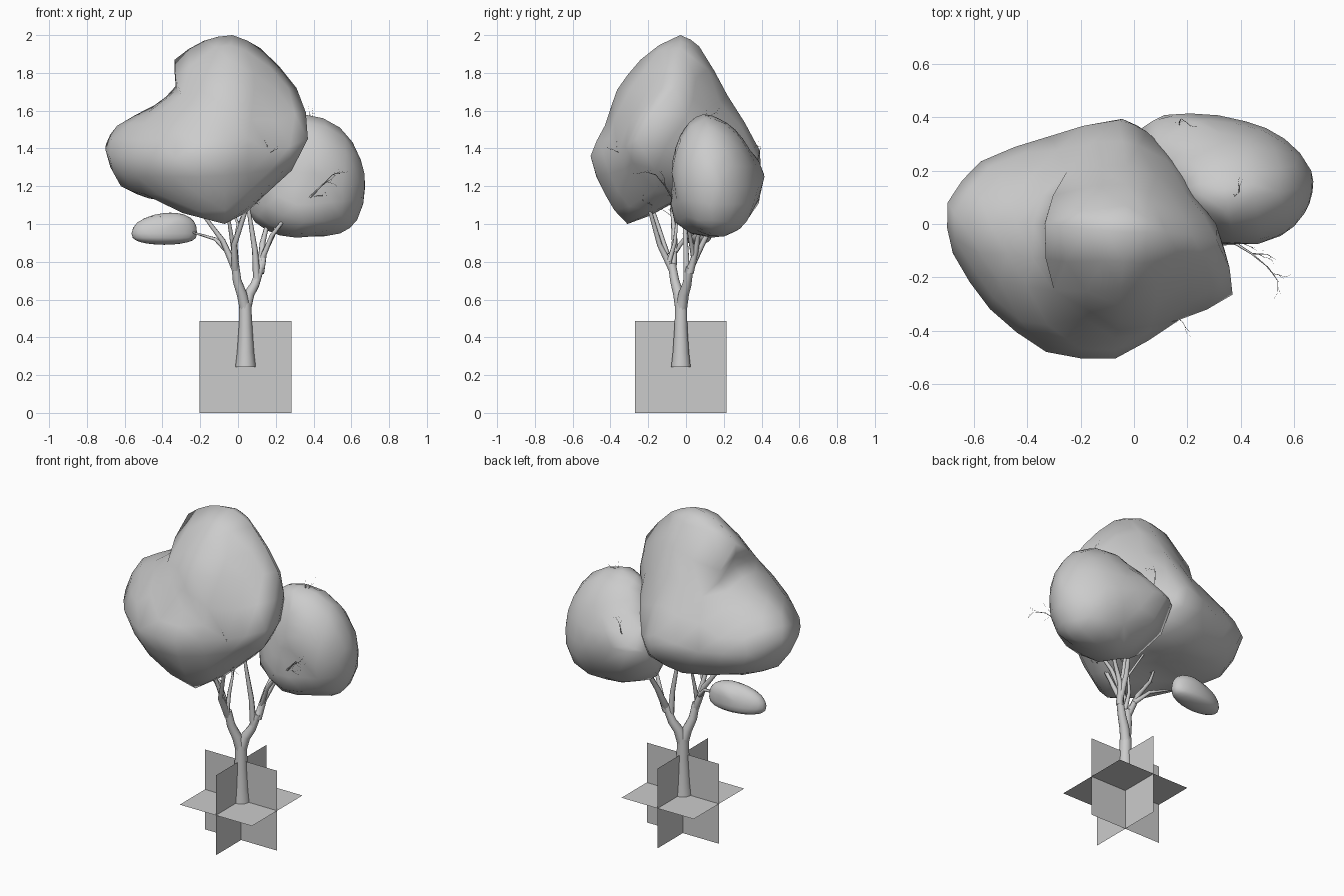
import bpy, bmesh, math, random
from mathutils import Vector, Matrix

random.seed(4)


def add_mesh(name, bm, smooth=True):
    me = bpy.data.meshes.new(name)
    bm.to_mesh(me)
    bm.free()
    if smooth:
        me.shade_smooth()
    ob = bpy.data.objects.new(name, me)
    bpy.context.collection.objects.link(ob)
    return ob


def foliage(name, centre, points, roundness):
    """Closed lumpy skin through surface points around a centre."""
    c = Vector(centre)
    bm = bmesh.new()
    target = {}
    for p in points:
        v = bm.verts.new((Vector(p) - c).normalized())
        target[v] = Vector(p)
    bmesh.ops.convex_hull(bm, input=list(bm.verts))
    for v, p in target.items():
        v.co = p
    bmesh.ops.recalc_face_normals(bm, faces=bm.faces[:])
    bm.normal_update()
    bmesh.ops.subdivide_edges(bm, edges=bm.edges[:], cuts=1, smooth=roundness, use_grid_fill=True)
    return add_mesh(name, bm)


def tubes(name, paths, sides):
    """Tapered tubes; each path point is (x, y, z, radius)."""
    cu = bpy.data.curves.new(name, 'CURVE')
    cu.dimensions = '3D'
    cu.bevel_depth = 1.0
    cu.bevel_resolution = sides
    cu.use_fill_caps = True
    for path in paths:
        sp = cu.splines.new('POLY')
        sp.points.add(len(path) - 1)
        for pt, (x, y, z, r) in zip(sp.points, path):
            pt.co = (x, y, z, 1)
            pt.radius = r
        sp.use_smooth = True
    ob = bpy.data.objects.new(name, cu)
    bpy.context.collection.objects.link(ob)
    bpy.ops.object.select_all(action='DESELECT')
    ob.select_set(True)
    bpy.context.view_layer.objects.active = ob
    bpy.ops.object.convert(target='MESH')


# Three crossing base planes
for name, rot in (("base_plane_flat", Matrix()),
                  ("base_plane_front", Matrix.Rotation(math.pi / 2, 4, 'X')),
                  ("base_plane_side", Matrix.Rotation(math.pi / 2, 4, 'Y'))):
    bm = bmesh.new()
    bmesh.ops.create_grid(bm, x_segments=1, y_segments=1, size=0.2425,
                          matrix=Matrix.Translation((0.04, -0.027, 0.243)) @ rot)
    add_mesh(name, bm, False)

# Trunk with its two main forks
tubes("trunk", [
    [(.04, -.027, .243, .054), (.04, -.027, .32, .045), (.04, -.027, .45, .036), (.038, -.026, .58, .032)],
    [(.04, -.026, .54, .03), (.02, -.04, .63, .028), (-.005, -.06, .7, .024), (-.015, -.075, .79, .021)],
    [(.038, -.026, .54, .03), (.06, -.012, .63, .028), (.09, .005, .68, .024), (.12, .02, .77, .02)],
], 3)

# Limbs: start radius shrinks towards the tip
limbs = [
    [(-.015, -.07, .76), (-.08, -.06, .91), (-.17, -.07, 1.03), (-.22, -.08, 1.15), (-.38, -.05, 1.35)],
    [(-.015, -.075, .76), (-.02, -.14, .89), (.05, -.2, 1.1), (.11, -.24, 1.25), (.14, -.32, 1.36)],
    [(-.05, -.06, .85), (-.12, -.01, .92), (-.22, .04, .95), (-.38, .06, .99)],
    [(-.02, -.1, .84), (-.05, -.16, 1.03), (-.1, -.22, 1.2), (-.12, -.3, 1.35)],
    [(.12, .02, .74), (.14, .05, .85), (.2, .07, .97), (.28, .1, 1.08), (.45, .13, 1.28)],
    [(.1, .005, .7), (.09, 0, .86), (.06, -.01, 1.05), (.02, 0, 1.25), (-.03, 0, 1.6)],
    [(.12, .02, .76), (.13, .09, .9), (.16, .15, 1.02), (.17, .27, 1.2), (.17, .38, 1.34)],
    [(.13, .04, .82), (.18, .02, .94), (.25, 0, 1.03), (.36, -.06, 1.12), (.44, -.11, 1.2), (.5, -.16, 1.26)],
    [(-.01, -.09, .8), (-.015, -.06, .9), (.0, -.05, 1.0), (-.1, .1, 1.25), (-.15, .15, 1.4)],
    [(.2, .07, .97), (.25, .12, 1.15), (.33, .09, 1.35), (.37, .08, 1.52)],
]
paths = []
for limb in limbs:
    n = len(limb) - 1
    r0 = 0.019 if limb[0][2] < 0.8 else 0.013
    paths.append([(*p, r0 * (1 - i / n) ** 1.1 + 0.0015) for i, p in enumerate(limb)])
tubes("limbs", paths, 1)

# Fine twigs branching off the limb ends
twigs = []


def grow(start, direction, length, radius, depth):
    bend = Vector([random.uniform(-.3, .3) for _ in range(3)])
    mid = start + direction * length * 0.5
    end = mid + (direction + bend).normalized() * length * 0.5
    twigs.append([(*start, radius), (*mid, radius * .75), (*end, radius * .4)])
    if depth:
        for s in (mid, end):
            side = Vector([random.uniform(-.8, .8) for _ in range(3)])
            grow(s, (direction + side).normalized(), length * .65, radius * .5, depth - 1)


for limb in limbs:
    small = limb[-1][2] < 1.0
    for i in range(2, len(limb)):
        a, b = Vector(limb[i - 1]), Vector(limb[i])
        side = Vector([random.uniform(-.6, .6) for _ in range(3)])
        grow(b, ((b - a).normalized() + side).normalized(), 0.07, 0.0025, 1 if small else 2)
tubes("twigs", twigs, 0)

# Large crown
foliage("main_foliage", (-.12, -.05, 1.4), [
    (-.03, -.03, 2.0), (-.18, -.02, 1.97), (-.335, 0, 1.87), (-.33, 0, 1.73), (-.44, 0, 1.63),
    (-.64, 0, 1.52), (-.70, .08, 1.42), (-.68, -.11, 1.36), (-.62, 0, 1.2), (-.44, .05, 1.13),
    (-.23, .1, 1.11), (-.07, -.31, 1.0), (.17, -.28, 1.21), (.37, -.265, 1.45), (.31, -.06, 1.72),
    (.12, -.03, 1.93), (-.05, -.24, 1.87), (-.05, -.365, 1.71), (-.07, -.43, 1.52), (-.07, -.505, 1.36),
    (-.07, -.43, 1.16), (-.33, -.48, 1.35), (-.54, -.32, 1.35), (-.575, .235, 1.35), (-.315, .33, 1.33),
    (-.06, .39, 1.39), (-.03, .385, 1.26), (.05, .345, 1.33), (.17, .225, 1.35), (.27, .05, 1.4),
    (-.03, .07, 1.94), (-.03, .22, 1.68), (.19, .12, 1.6), (-.25, .2, 1.6), (.21, -.21, 1.7),
    (-.3, -.25, 1.68), (.17, -.36, 1.38), (-.33, -.38, 1.16), (-.5, -.2, 1.16), (-.15, .25, 1.13),
    (.1, .2, 1.17), (.15, -.05, 1.16), (-.07, -.07, 1.11), (-.5, .2, 1.2), (-.5, -.22, 1.53),
    (-.5, .18, 1.5),
], 0.3)

# Right-hand crown
foliage("right_foliage", (.37, .15, 1.25), [
    (.03, .36, 1.25), (.12, .4, 1.28), (.21, .415, 1.25), (.42, .385, 1.2), (.565, .32, 1.2),
    (.665, .2, 1.2), (.67, .12, 1.2), (.64, .04, 1.22), (.55, -.045, 1.2), (.43, -.065, 1.2),
    (.28, -.065, 1.2), (.15, 0, 1.1), (.06, .15, 1.15), (.35, .09, 1.58), (.54, .12, 1.51),
    (.65, .14, 1.34), (.63, .14, 1.02), (.54, .13, .95), (.4, .13, .935), (.22, .14, .94),
    (.09, .15, 1.01), (.33, .02, 1.54), (.33, .17, 1.56), (.33, .26, 1.5), (.33, .34, 1.39),
    (.35, .33, 1.03), (.35, .26, .96), (.35, -.06, 1.01), (.37, -.07, 1.34), (.37, -.03, 1.47),
    (.1, .2, 1.4), (.18, .13, 1.5), (.55, .29, 1.02), (.53, .28, 1.4), (.55, 0, 1.04), (.57, 0, 1.38),
], 0.5)

# Small low clump on the left, flatter underneath and blunter towards the trunk
bm = bmesh.new()
bmesh.ops.create_icosphere(bm, subdivisions=3, radius=1)
for v in bm.verts:
    x, y, z = v.co
    blunt = 0.7 if z < 0 or x > 0 else 1.0
    zz = math.copysign(abs(z) ** blunt, z)
    v.co = (x * .175 + max(z, 0) * .03 * (1 - x * x), y * .075, zz * (.11 if z > 0 else .06))
bmesh.ops.transform(bm, verts=bm.verts[:],
                    matrix=Matrix.Translation((-.39, .06, .95)) @ Matrix.Rotation(math.radians(7), 4, 'Z'))
add_mesh("small_foliage", bm)
